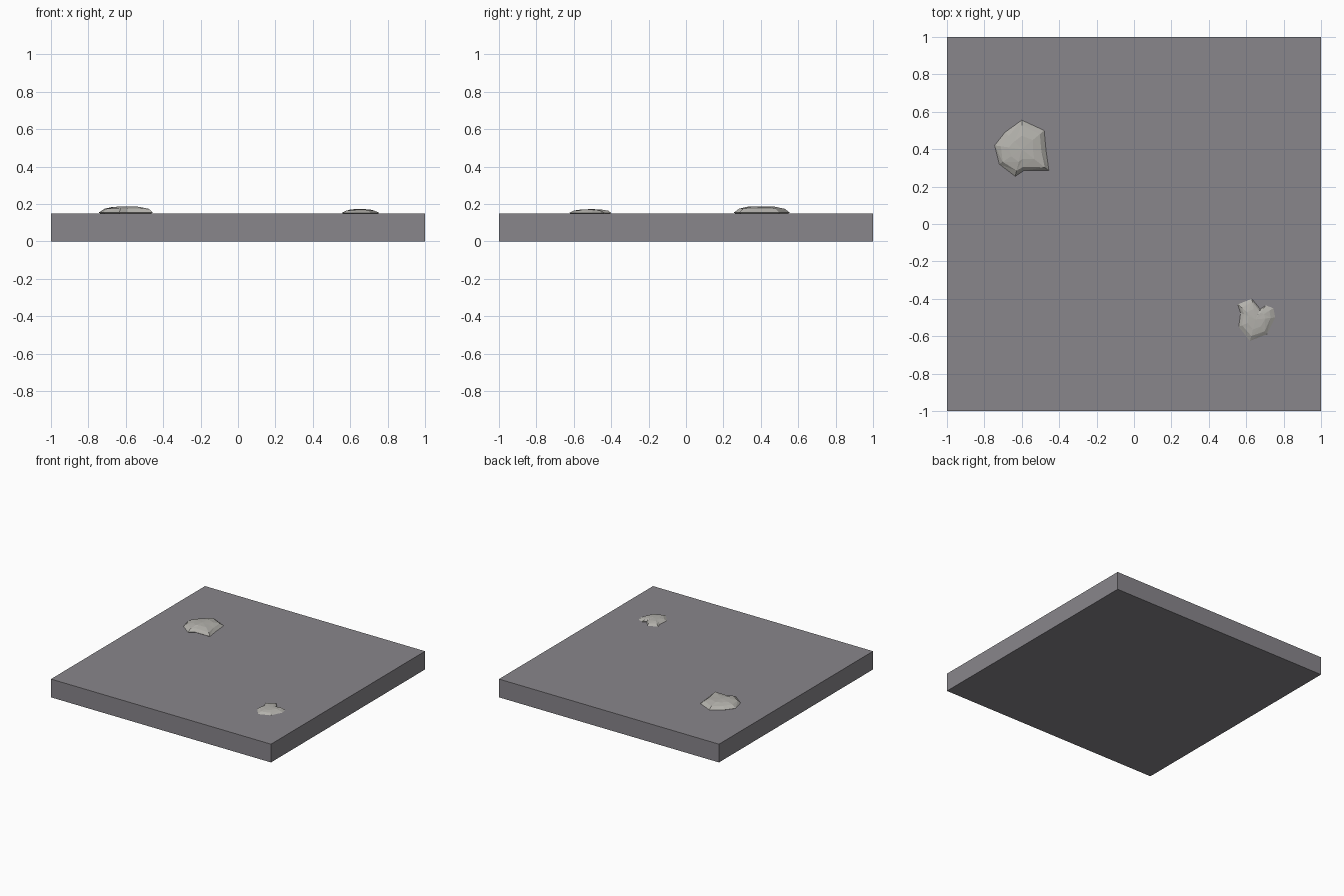
import bpy, bmesh, random

if "Cube" in bpy.data.objects:
    bpy.data.objects.remove(bpy.data.objects["Cube"])

random.seed(4)


def material(name, rgb):
    m = bpy.data.materials.new(name)
    m.diffuse_color = (*rgb, 1)
    m.use_nodes = True
    m.node_tree.nodes["Principled BSDF"].inputs["Base Color"].default_value = m.diffuse_color
    return m


def finish(name, bm, mat):
    bmesh.ops.recalc_face_normals(bm, faces=bm.faces[:])
    me = bpy.data.meshes.new(name)
    bm.to_mesh(me)
    bm.free()
    me.materials.append(mat)
    ob = bpy.data.objects.new(name, me)
    bpy.context.collection.objects.link(ob)


def rock(name, outline, center, base, height, mat):
    """Flattened faceted stone: an irregular outline shrunk in rings to an apex above and below."""
    bm = bmesh.new()
    cx, cy = center
    n = len(outline)
    rings = []
    for s, h in ((0.6, -0.8), (1.0, 0.12), (0.82, 0.68), (0.48, 0.97)):
        ring = []
        for x, y in outline:
            k = s if s == 1 else s * random.uniform(0.93, 1.05)
            z = base + height * h * random.uniform(0.92, 1.0)
            ring.append(bm.verts.new((cx + (x - cx) * k, cy + (y - cy) * k, z)))
        rings.append(ring)
    for lo, hi in zip(rings, rings[1:]):
        for i in range(n):
            j = (i + 1) % n
            bm.faces.new((lo[i], lo[j], hi[j]))
            bm.faces.new((lo[i], hi[j], hi[i]))
    for ring, h in ((rings[0], -1), (rings[-1], 1)):
        tip = bm.verts.new((cx, cy, base + height * h))
        for i in range(n):
            bm.faces.new((ring[i], ring[(i + 1) % n], tip))
    finish(name, bm, mat)


stone_mat = material("pale_stone", (0.45, 0.44, 0.41))
slab_mat = material("slab_grey", (0.25, 0.24, 0.26))

# Square floor slab
bm = bmesh.new()
bmesh.ops.create_cube(bm, size=1)
for v in bm.verts:
    v.co = (v.co.x * 2, v.co.y * 2, (v.co.z + 0.5) * 0.15)
finish("floor_slab", bm, slab_mat)

# Half-buried stones
rock("large_stone",
     [(-0.60, 0.555), (-0.69, 0.49), (-0.745, 0.42), (-0.72, 0.32), (-0.635, 0.255),
      (-0.59, 0.285), (-0.455, 0.285), (-0.47, 0.39), (-0.48, 0.50)],
     (-0.60, 0.40), 0.15, 0.038, stone_mat)
rock("small_stone",
     [(0.63, -0.40), (0.555, -0.43), (0.57, -0.475), (0.56, -0.55), (0.62, -0.625),
      (0.71, -0.59), (0.755, -0.50), (0.745, -0.45), (0.705, -0.435), (0.675, -0.455)],
     (0.65, -0.51), 0.15, 0.023, stone_mat)
